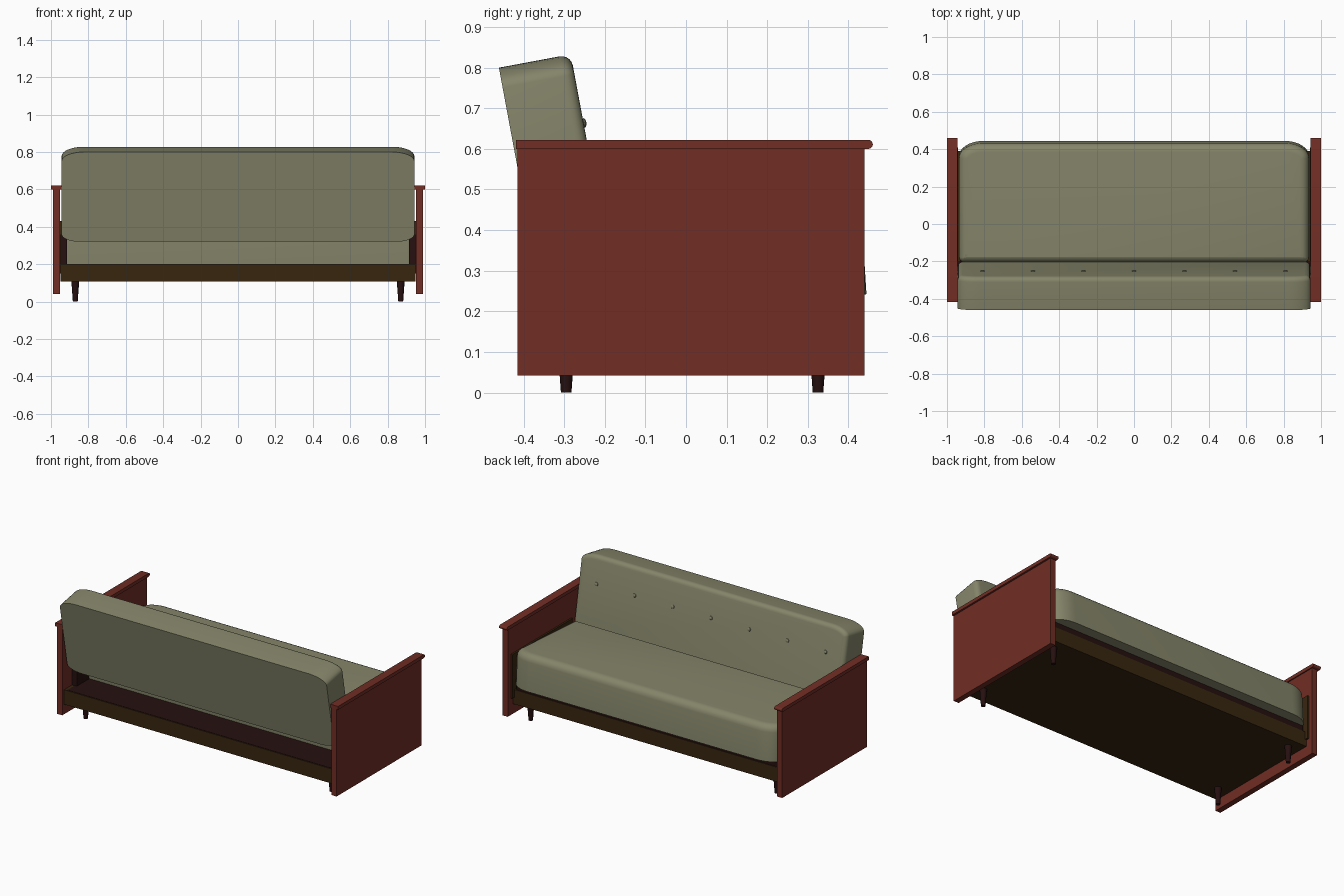
import bpy, bmesh, math
from mathutils import Matrix, Vector

if "Cube" in bpy.data.objects:
    bpy.data.objects.remove(bpy.data.objects["Cube"])


def material(name, rgb):
    m = bpy.data.materials.new(name)
    m.diffuse_color = (*rgb, 1)
    m.use_nodes = True
    m.node_tree.nodes["Principled BSDF"].inputs["Base Color"].default_value = m.diffuse_color
    return m


OLIVE = material("olive fabric", (0.235, 0.235, 0.145))
CHERRY = material("cherry wood", (0.165, 0.027, 0.018))
BROWN = material("dark brown wood", (0.040, 0.019, 0.005))
DARK = material("dark red wood", (0.020, 0.005, 0.005))


def finish(bm, name, mat, smooth=False):
    bmesh.ops.recalc_face_normals(bm, faces=bm.faces)
    me = bpy.data.meshes.new(name)
    bm.to_mesh(me)
    bm.free()
    me.materials.append(mat)
    ob = bpy.data.objects.new(name, me)
    bpy.context.collection.objects.link(ob)
    if smooth:
        bpy.ops.object.select_all(action='DESELECT')
        ob.select_set(True)
        bpy.context.view_layer.objects.active = ob
        bpy.ops.object.shade_smooth_by_angle(angle=math.radians(35))
    return ob


def prism(name, profile, x0, x1, mat, smooth=False):
    """Extrude a (y, z) profile along x."""
    bm = bmesh.new()
    f = bm.faces.new([bm.verts.new((x0, y, z)) for y, z in profile])
    r = bmesh.ops.extrude_face_region(bm, geom=[f])
    bmesh.ops.translate(bm, vec=(x1 - x0, 0, 0),
                        verts=[v for v in r["geom"] if isinstance(v, bmesh.types.BMVert)])
    return finish(bm, name, mat, smooth)


def box(name, x0, x1, y0, y1, z0, z1, mat):
    return prism(name, [(y0, z0), (y1, z0), (y1, z1), (y0, z1)], x0, x1, mat)


def cushion(name, hx, hy, thick, r_low, r_high, bevel, matrix):
    """Rounded outline, sharp underside, softly rounded upper edge."""
    outline = []
    for k, (sx, sy) in enumerate([(1, 1), (-1, 1), (-1, -1), (1, -1)]):
        rx, ry = r_high if sy > 0 else r_low
        for i in range(9):
            a = math.pi / 2 * (k + i / 8)
            outline.append((sx * (hx - rx) + rx * math.cos(a),
                            sy * (hy - ry) + ry * math.sin(a)))
    bm = bmesh.new()
    f = bm.faces.new([bm.verts.new((x, y, 0)) for x, y in outline])
    r = bmesh.ops.extrude_face_region(bm, geom=[f])
    top = [v for v in r["geom"] if isinstance(v, bmesh.types.BMVert)]
    bmesh.ops.translate(bm, vec=(0, 0, thick), verts=top)
    tops = set(top)
    edges = [e for e in bm.edges if e.verts[0] in tops and e.verts[1] in tops]
    bmesh.ops.bevel(bm, geom=edges, offset=bevel, segments=5, profile=0.5, affect='EDGES')
    bm.transform(matrix)
    return finish(bm, name, OLIVE, True)


# seat cushion, tilted up toward its open side
cushion("seat_cushion", 0.935, 0.32, 0.228, (0.03, 0.03), (0.13, 0.08), 0.045,
        Matrix.Translation((0, 0.125, 0.222)) @ Matrix.Rotation(math.radians(3.6), 4, 'X'))

# leaning backrest with a row of buttons
up = Vector((0, -0.183, 0.983)).normalized()
out = Vector((0, 0.983, 0.183)).normalized()
back = Matrix.Identity(4)
for c, v in enumerate((Vector((-1, 0, 0)), up, out, Vector((0, -0.416, 0.56)))):
    for r in range(3):
        back[r][c] = v[r]
cushion("backrest_cushion", 0.943, 0.244, 0.18, (0.10, 0.04), (0.12, 0.05), 0.028, back)
for i in range(7):
    bm = bmesh.new()
    bmesh.ops.create_uvsphere(bm, u_segments=12, v_segments=6, radius=0.012)
    bmesh.ops.scale(bm, vec=(1, 1, 0.5), verts=bm.verts)
    bm.transform(back @ Matrix.Translation((0.27 * (i - 3), 0.072, 0.181)))
    finish(bm, "backrest_button", OLIVE, True)

# base box and the sloped support under the seat
box("base_box", -0.95, 0.95, -0.40, 0.39, 0.107, 0.2, BROWN)
prism("seat_support", [(-0.395, 0.15), (0.385, 0.15), (0.385, 0.236),
                       (-0.2, 0.202), (-0.395, 0.202)], -0.93, 0.93, DARK)

# side parts, both ends
cap = [(-0.418, 0.6), (-0.418, 0.622)] + [
    (0.449 + 0.011 * math.sin(a), 0.611 + 0.011 * math.cos(a))
    for a in [math.pi * i / 8 for i in range(9)]]
for s in (-1, 1):
    box("side_panel", s * 0.952, s * 0.988, -0.415, 0.44, 0.042, 0.602, CHERRY)
    prism("arm_cap", cap, s * 0.945, s * 1.0, CHERRY, True)
    box("inner_side_board", s * 0.941, s * 0.953, -0.2, 0.41, 0.15, 0.43, BROWN)
    box("hinge_bracket", s * 0.915, s * 0.95, -0.32, -0.2, 0.2, 0.36, DARK)
    for y in (-0.295, 0.325):
        bm = bmesh.new()
        bmesh.ops.create_cone(bm, cap_ends=True, segments=20, radius1=0.013,
                              radius2=0.021, depth=0.11)
        bmesh.ops.translate(bm, vec=(s * 0.87, y, 0.055), verts=bm.verts)
        finish(bm, "tapered_leg", DARK, True)
